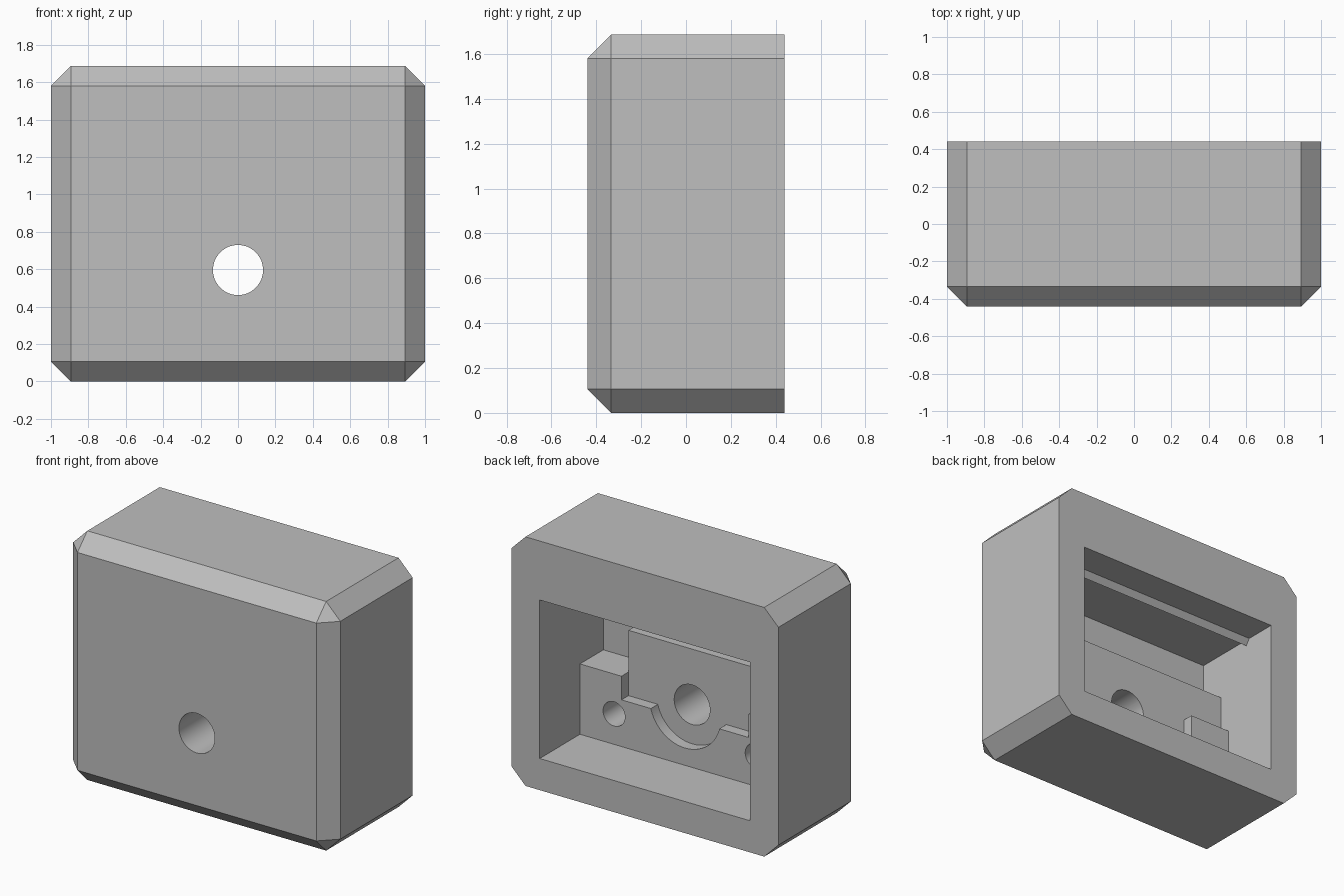
import bpy, bmesh
from mathutils import Matrix, Vector

if "Cube" in bpy.data.objects:
    bpy.data.objects.remove(bpy.data.objects["Cube"], do_unlink=True)

grey = bpy.data.materials.new("light_grey_plastic")
grey.use_nodes = True
COLOUR = (0.52, 0.52, 0.52, 1)
grey.diffuse_color = COLOUR
grey.node_tree.nodes["Principled BSDF"].inputs["Base Color"].default_value = COLOUR

# Main dimensions
FRONT, BACK, TOP = -0.44, 0.44, 1.686
CHAMFER = 0.106
INNER, FLOOR, CEILING = 0.787, 0.214, 1.287   # rear opening
LEDGE, PANEL, WALL = 0.01, -0.065, -0.24      # depths inside the opening
LEDGE_TOP, PANEL_TOP, NOTCH = 0.69, 0.972, 0.53
STEP = 0.476
HOLE_Z = 0.596
OUT = 0.6                                     # cutters reach past the back


def make_object(name, bm):
    bmesh.ops.recalc_face_normals(bm, faces=bm.faces)
    mesh = bpy.data.meshes.new(name)
    bm.to_mesh(mesh)
    bm.free()
    mesh.materials.append(grey)
    obj = bpy.data.objects.new(name, mesh)
    bpy.context.collection.objects.link(obj)
    return obj


def box_mesh(x0, x1, y0, y1, z0, z1):
    bm = bmesh.new()
    size = Matrix.Diagonal((x1 - x0, y1 - y0, z1 - z0, 1))
    centre = Matrix.Translation(Vector((x0 + x1, y0 + y1, z0 + z1)) / 2)
    bmesh.ops.create_cube(bm, size=1, matrix=centre @ size)
    return bm


def boolean(target, tool, operation):
    mod = target.modifiers.new(tool.name, "BOOLEAN")
    mod.object, mod.operation, mod.solver = tool, operation, "EXACT"
    bpy.context.view_layer.objects.active = target
    bpy.ops.object.modifier_apply(modifier=mod.name)
    bpy.data.objects.remove(tool, do_unlink=True)


def cut_box(name, *bounds):
    boolean(housing, make_object(name, box_mesh(*bounds)), "DIFFERENCE")


def cut_hole(name, x, z, radius, y0, y1):
    bm = bmesh.new()
    place = Matrix.Translation((x, (y0 + y1) / 2, z)) @ Matrix.Rotation(1.5707963, 4, "X")
    bmesh.ops.create_cone(bm, cap_ends=True, segments=64, radius1=radius,
                          radius2=radius, depth=y1 - y0, matrix=place)
    boolean(housing, make_object(name, bm), "DIFFERENCE")


# Outer block, every edge chamfered except those around the back
bm = box_mesh(-1, 1, FRONT, BACK, 0, TOP)
edges = [e for e in bm.edges if any(v.co.y < 0 for v in e.verts)]
bmesh.ops.bevel(bm, geom=edges, offset=CHAMFER, segments=1, affect="EDGES")
housing = make_object("housing", bm)

# Stepped rear cavity: opening, panel recess, notch, deep upper space, deep side space
cut_box("opening", -INNER, INNER, LEDGE, OUT, FLOOR, CEILING)
cut_box("panel_recess", -INNER, INNER, PANEL, OUT, LEDGE_TOP, CEILING)
cut_box("ledge_notch", -STEP, STEP, PANEL, OUT, NOTCH, CEILING)
cut_box("upper_space", -INNER, INNER, WALL, OUT, PANEL_TOP, CEILING)
cut_box("side_space", STEP, INNER, WALL, OUT, LEDGE_TOP, CEILING)

# Counterbored through hole and two blind screw holes
cut_hole("counterbore", 0, HOLE_Z, 0.265, PANEL, OUT)
cut_hole("through_hole", 0, HOLE_Z, 0.134, -OUT, OUT)
for side in (-1, 1):
    cut_hole("screw_hole", side * 0.532, 0.42, 0.082, -0.3, OUT)

# Snap ridge across the ceiling of the opening
bm = bmesh.new()
profile = [(0.22, CEILING), (0.19, CEILING - 0.042), (0.16, CEILING),
           (0.16, CEILING + 0.05), (0.22, CEILING + 0.05)]
face = bm.faces.new([bm.verts.new((-INNER - 0.05, y, z)) for y, z in profile])
ends = bmesh.ops.extrude_face_region(bm, geom=[face])["geom"]
bmesh.ops.translate(bm, vec=(2 * INNER + 0.1, 0, 0),
                    verts=[v for v in ends if isinstance(v, bmesh.types.BMVert)])
boolean(housing, make_object("snap_ridge", bm), "UNION")

# Smooth hole walls, sharp edges elsewhere
bpy.ops.object.select_all(action="DESELECT")
housing.select_set(True)
bpy.context.view_layer.objects.active = housing
bpy.ops.object.shade_smooth_by_angle(angle=0.5)
